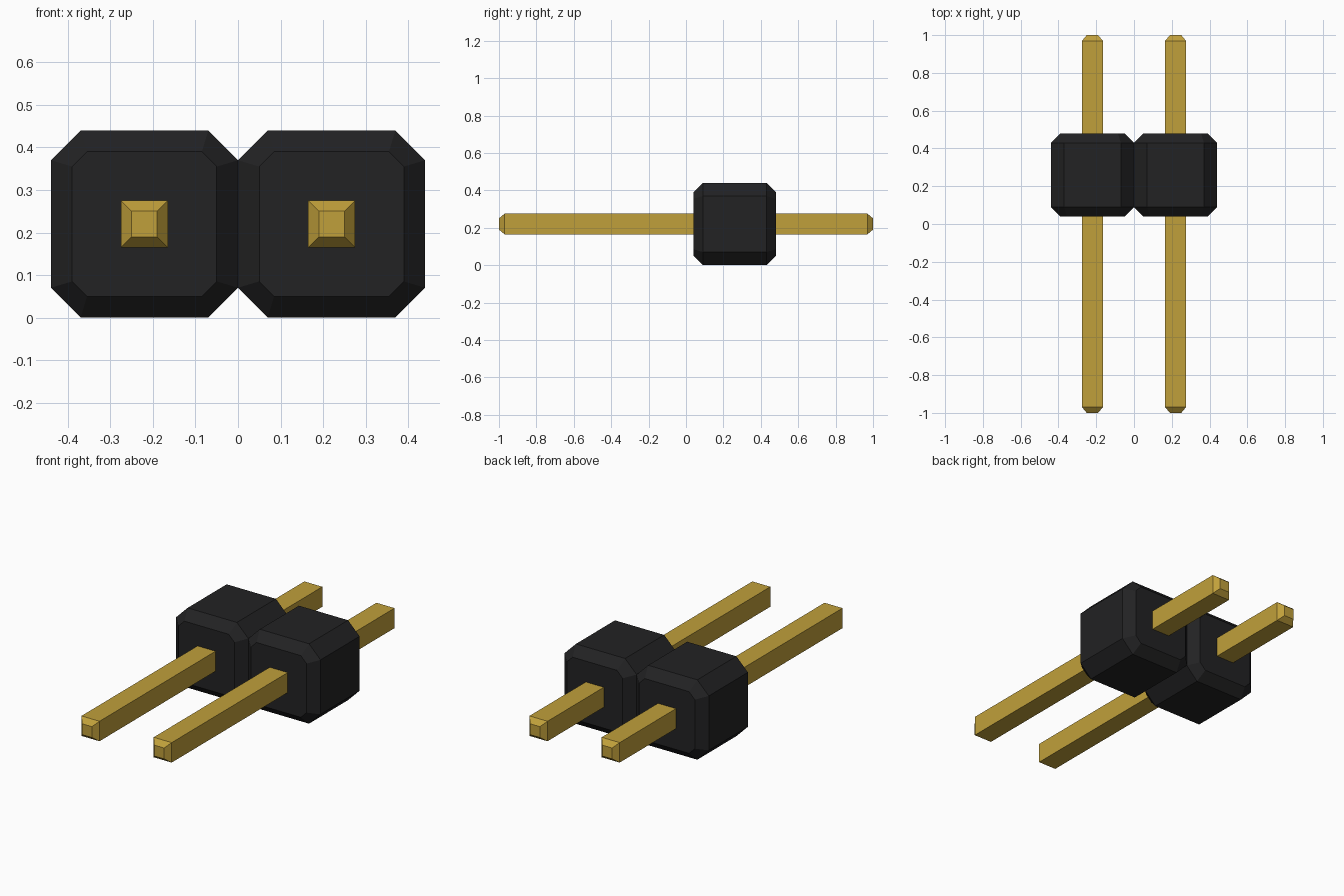
import bpy, bmesh

cube = bpy.data.objects.get("Cube")
if cube:
    bpy.data.objects.remove(cube, do_unlink=True)


def make_material(name, rgb, roughness, metallic=0.0):
    mat = bpy.data.materials.new(name)
    mat.use_nodes = True
    color = (*rgb, 1.0)
    mat.diffuse_color = color
    bsdf = next(n for n in mat.node_tree.nodes if n.type == 'BSDF_PRINCIPLED')
    bsdf.inputs["Base Color"].default_value = color
    bsdf.inputs["Roughness"].default_value = roughness
    bsdf.inputs["Metallic"].default_value = metallic
    return mat


def square(h):
    return [(-h, -h), (h, -h), (h, h), (-h, h)]


def octagon(h, f):
    # h: half width, f: half length of each straight side
    return [(-f, -h), (f, -h), (h, -f), (h, f),
            (f, h), (-f, h), (-h, f), (-h, -f)]


def loft(name, sections, x, z, mat):
    """Skin a closed solid through (y, outline) sections along y."""
    bm = bmesh.new()
    rings = [[bm.verts.new((px, y, pz)) for px, pz in outline]
             for y, outline in sections]
    n = len(rings[0])
    for a, b in zip(rings, rings[1:]):
        for i in range(n):
            j = (i + 1) % n
            bm.faces.new((a[i], a[j], b[j], b[i]))
    bm.faces.new(rings[0])
    bm.faces.new(rings[-1])
    bmesh.ops.recalc_face_normals(bm, faces=bm.faces)
    mesh = bpy.data.meshes.new(name)
    bm.to_mesh(mesh)
    bm.free()
    mesh.materials.append(mat)
    obj = bpy.data.objects.new(name, mesh)
    obj.location = (x, 0, z)
    bpy.context.collection.objects.link(obj)
    return obj


black = make_material("black plastic", (0.016, 0.016, 0.017), 0.6)
gold = make_material("gold metal", (0.53, 0.35, 0.043), 0.4)

PITCH = 0.44          # spacing, equal to the housing width
MID_Z = PITCH / 2

# Bevelled housing block
body, body_end = octagon(0.22, 0.15), octagon(0.17, 0.135)
housing = [(0.04, body_end), (0.09, body), (0.43, body), (0.48, body_end)]

# Square pin with tapered tips
shaft, tip = square(0.055), square(0.03)
pin = [(-1.0, tip), (-0.97, shaft), (0.97, shaft), (1.0, tip)]

for side, sign in (("right", -1), ("left", 1)):
    x = sign * PITCH / 2
    loft("housing_" + side, housing, x, MID_Z, black)
    loft("pin_" + side, pin, x, MID_Z, gold)
